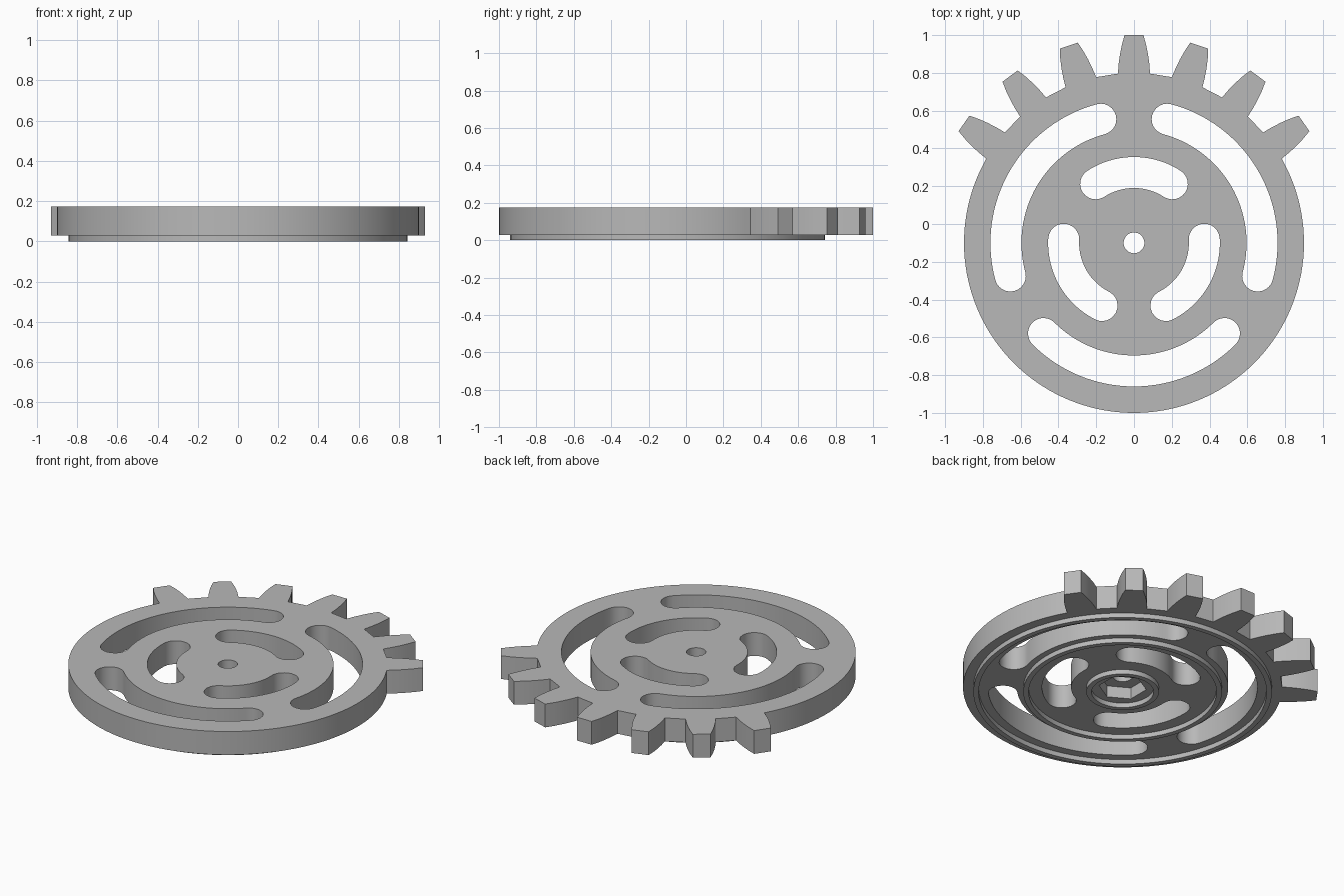
import bpy, bmesh
from math import sin, cos, radians, pi

cube = bpy.data.objects.get("Cube")
if cube:
    bpy.data.objects.remove(cube, do_unlink=True)

CENTRE_Y = -0.1
TOP, STEP = 0.174, 0.029
RIM = 0.9
TOOTH_PITCH = 18.3

grey = bpy.data.materials.new("plain_grey")
grey.use_nodes = True
colour = (0.48, 0.48, 0.48, 1)
grey.diffuse_color = colour
grey.node_tree.nodes["Principled BSDF"].inputs["Base Color"].default_value = colour


def arc(r, start, end, steps, cx=0, cy=0):
    """Points along an arc, angles in degrees."""
    angles = [radians(start + (end - start) * i / steps) for i in range(steps + 1)]
    return [(cx + r * cos(a), cy + r * sin(a)) for a in angles]


def circle(r, steps):
    return arc(r, 0, 360, steps)[:-1]


def slot(r, half_width, middle, half_span):
    """Curved slot with round ends."""
    a, b = middle - half_span, middle + half_span
    ends = [(r * cos(radians(t)), r * sin(radians(t))) for t in (a, b)]
    return (arc(r + half_width, a, b, 32)
            + arc(half_width, b, b + 180, 12, *ends[1])[1:-1]
            + arc(r - half_width, b, a, 32)
            + arc(half_width, a + 180, a + 360, 12, *ends[0])[1:-1])


def tooth(angle):
    """Tapered tooth with bulging flanks, pointing outward at the angle."""
    flank = [(0.085, 0.896), (0.081, 0.95), (0.074, 1.0), (0.064, 1.05), (0.05, 1.1)]
    side = [(r, -w) for w, r in flank] + [(r, w) for w, r in reversed(flank)]
    c, s = cos(radians(angle)), sin(radians(angle))
    return [(u * c - v * s, u * s + v * c) for u, v in side]


def plate(name, loops, bottom, top):
    """Extrude closed outlines; loops inside the first one become holes."""
    bm = bmesh.new()
    edges = []
    for loop in loops:
        verts = [bm.verts.new((x, y, bottom)) for x, y in loop]
        edges += [bm.edges.new((v, verts[i - 1])) for i, v in enumerate(verts)]
    bmesh.ops.triangle_fill(bm, edges=edges, use_beauty=True, normal=(0, 0, 1))
    raised = bmesh.ops.extrude_face_region(bm, geom=bm.faces[:], use_keep_orig=True)
    moved = [g for g in raised["geom"] if isinstance(g, bmesh.types.BMVert)]
    bmesh.ops.translate(bm, verts=moved, vec=(0, 0, top - bottom))
    bmesh.ops.recalc_face_normals(bm, faces=bm.faces[:])
    mesh = bpy.data.meshes.new(name)
    bm.to_mesh(mesh)
    bm.free()
    mesh.materials.append(grey)
    obj = bpy.data.objects.new(name, mesh)
    obj.location.y = CENTRE_Y
    bpy.context.collection.objects.link(obj)
    return obj


def smooth(obj):
    bpy.ops.object.select_all(action="DESELECT")
    obj.select_set(True)
    bpy.context.view_layer.objects.active = obj
    bpy.ops.object.shade_smooth_by_angle(angle=radians(25))


# Outline: seven teeth at the back, plain rim around the rest
outline = []
for k in range(-3, 4):
    outline += tooth(90 + k * TOOTH_PITCH)
last = 90 + 3 * TOOTH_PITCH + 5.42
outline += arc(RIM, last, 540 - last, 96)[1:-1]

# Three long outer slots, three short inner slots and the shaft hole
holes = [circle(0.055, 32)]
for k in range(3):
    holes.append(slot(0.678, 0.082, 30 + 120 * k, 45))
    holes.append(slot(0.3725, 0.082, 90 + 120 * k, 33))

gear = plate("gear_plate", [outline] + holes, STEP, TOP)

# Hexagonal pocket on the underside
hexagon = arc(0.135, 30, 330, 5)
cutter = plate("hex_pocket_cutter", [hexagon], -0.05, 0.1)
cutter.hide_render = True
pocket = gear.modifiers.new("hex_pocket", "BOOLEAN")
pocket.operation = "DIFFERENCE"
pocket.solver = "EXACT"
pocket.object = cutter
bpy.context.view_layer.update()
bpy.context.view_layer.objects.active = gear
bpy.ops.object.modifier_apply(modifier=pocket.name)
bpy.data.objects.remove(cutter, do_unlink=True)
smooth(gear)

# Raised running rings under the plate
for name, outer in (("outer", 0.842), ("middle", 0.56), ("inner", 0.205)):
    ring = plate(name + "_ring", [circle(outer, 96), circle(outer - 0.03, 96)], 0, STEP + 0.006)
    smooth(ring)
